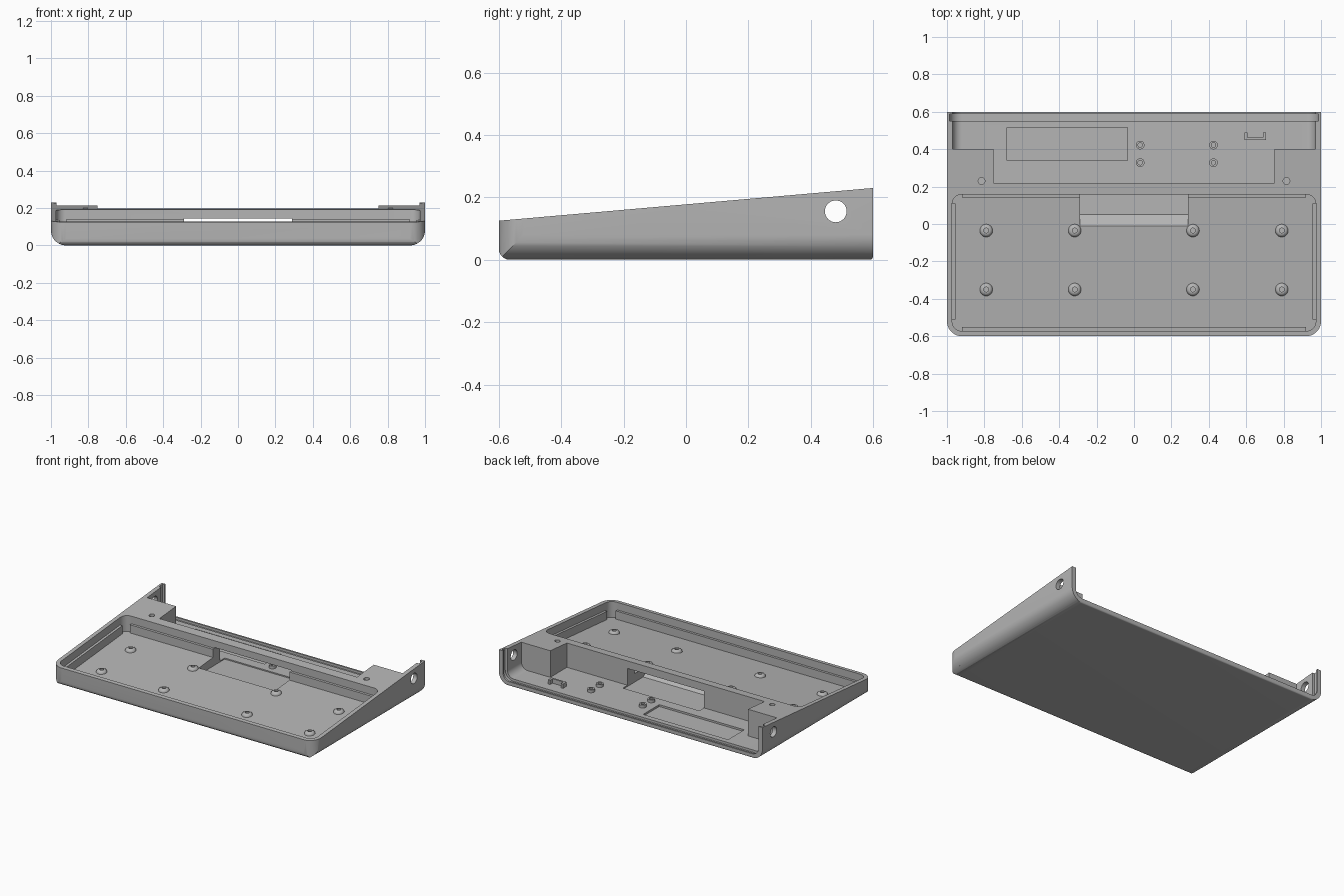
import bpy, bmesh, math
from mathutils import Vector, Matrix

cube = bpy.data.objects.get("Cube")
if cube:
    bpy.data.objects.remove(cube, do_unlink=True)

grey = bpy.data.materials.new("case grey")
grey.use_nodes = True
COLOUR = (0.46, 0.46, 0.46, 1)
grey.diffuse_color = COLOUR
grey.node_tree.nodes["Principled BSDF"].inputs["Base Color"].default_value = COLOUR

DEPTH = 0.108  # tray depth below the sloping top


def top(y):
    return 0.125 + 0.0875 * (y + 0.6)


def finish(name, bm):
    bmesh.ops.recalc_face_normals(bm, faces=bm.faces)
    mesh = bpy.data.meshes.new(name)
    bm.to_mesh(mesh)
    bm.free()
    mesh.materials.append(grey)
    ob = bpy.data.objects.new(name, mesh)
    bpy.context.collection.objects.link(ob)
    return ob


def rounded(corners, steps=10):
    """Outline from (a, b, radius) corners of a convex polygon."""
    pts = []
    for i, (a, b, r) in enumerate(corners):
        p = Vector((a, b))
        if not r:
            pts.append(p)
            continue
        u = (Vector(corners[i - 1][:2]) - p).normalized()
        v = (Vector(corners[(i + 1) % len(corners)][:2]) - p).normalized()
        half = u.angle(v) / 2
        centre = p + (u + v).normalized() * (r / math.sin(half))
        start = p + u * (r / math.tan(half)) - centre
        end = p + v * (r / math.tan(half)) - centre
        sweep = start.angle_signed(end)
        for k in range(steps + 1):
            pts.append(centre + Matrix.Rotation(-sweep * k / steps, 2) @ start)
    return pts


def rect(a0, a1, b0, b1, low=0.0, high=0.0):
    return rounded([(a0, b0, low), (a1, b0, low), (a1, b1, high), (a0, b1, high)])


def prism(name, outline, axis, lo, hi, sloped=False):
    """Extrude a 2D outline along an axis; sloped prisms follow the top face."""
    place = {"x": lambda a, b, d: (d, a, b),
             "y": lambda a, b, d: (a, d, b),
             "z": lambda a, b, d: (a, b, d + (top(b) if sloped else 0))}[axis]
    bm = bmesh.new()
    rings = [[bm.verts.new(place(a, b, d)) for a, b in outline] for d in (lo, hi)]
    n = len(outline)
    for ring in rings:
        bm.faces.new(ring)
    for i in range(n):
        j = (i + 1) % n
        bm.faces.new((rings[0][i], rings[0][j], rings[1][j], rings[1][i]))
    return finish(name, bm)


def circle(a, b, r, n=32):
    return [(a + r * math.cos(2 * math.pi * k / n), b + r * math.sin(2 * math.pi * k / n))
            for k in range(n)]


def boolean(target, tool, operation="DIFFERENCE"):
    mod = target.modifiers.new("cut", "BOOLEAN")
    mod.operation, mod.object, mod.solver = operation, tool, "EXACT"
    bpy.context.view_layer.objects.active = target
    bpy.ops.object.modifier_apply(modifier=mod.name)
    bpy.data.objects.remove(tool, do_unlink=True)


def lathe(name, profile, location, n=24):
    bm = bmesh.new()
    verts = [bm.verts.new((r, 0, z)) for r, z in profile]
    edges = [bm.edges.new(pair) for pair in zip(verts, verts[1:])]
    bmesh.ops.spin(bm, geom=verts + edges, cent=(0, 0, 0), axis=(0, 0, 1),
                   angle=2 * math.pi, steps=n)
    bmesh.ops.remove_doubles(bm, verts=bm.verts, dist=0.0001)
    bmesh.ops.translate(bm, verts=bm.verts, vec=location)
    return finish(name, bm)


# Wedge body: end section, side profile and plan intersected
case = prism("case", rect(-1, 1, 0, 0.5, low=0.08), "y", -0.6, 0.6)
side = rounded([(-0.6, 0, 0.035), (0.6, 0, 0.012), (0.6, top(0.6), 0), (-0.6, top(-0.6), 0)])
boolean(case, prism("side_form", side, "x", -1.2, 1.2), "INTERSECT")
boolean(case, prism("plan_form", rect(-1, 1, -0.6, 0.7, low=0.08), "z", -0.1, 0.6), "INTERSECT")

# Sloping tray
boolean(case, prism("tray_cut", rect(-0.972, 0.972, -0.572, 0.158, 0.05, 0.05), "z",
                    -DEPTH, 0.2, sloped=True))

# Rear bay, its narrower forward part and the panel groove
boolean(case, prism("bay_cut", rect(-0.97, 0.97, 0.03, 0.6, low=0.05), "y", 0.4, 0.7))
boolean(case, prism("bay_front_cut", rect(-0.75, 0.75, 0.22, 0.45), "z", 0.03, 0.6))
boolean(case, prism("groove_cut", rect(-0.986, 0.986, 0.014, 0.6, low=0.066), "y", 0.552, 0.588))

# Cable passage with a ramp down from the tray
passage = [(-0.035, 0.088), (0.05, 0.022), (0.27, 0.022), (0.27, 0.145), (-0.035, 0.145)]
boolean(case, prism("passage_cut", passage, "x", -0.29, 0.29))

# Shallow rectangular pocket in the bay floor
boolean(case, prism("pocket_cut", rect(-0.68, -0.035, 0.34, 0.515), "z", 0.017, 0.1))

# Side holes and screw holes
boolean(case, prism("side_hole_cut", circle(0.48, 0.155, 0.035), "x", -1.2, 1.2))
for s in (-1, 1):
    boolean(case, prism("screw_hole_cut", circle(s * 0.815, 0.23, 0.018), "z", 0.1, 0.4))

# Support ribs along the tray walls
def rib(name, x0, x1, y0, y1):
    prism(name, rect(x0, x1, y0, y1), "z", -DEPTH - 0.004, -0.052, sloped=True)

for s, word in ((-1, "right"), (1, "left")):
    rib(word + "_tray_rib", *sorted((s * 0.955, s * 0.975)), -0.51, 0.11)
    rib(word + "_rear_tray_rib", *sorted((s * 0.29, s * 0.92)), 0.143, 0.162)
rib("front_tray_rib", -0.92, 0.92, -0.575, -0.552)

# Domed tray bosses
dome = [(0.035, -0.006), (0.034, 0.004), (0.029, 0.012), (0.02, 0.017),
        (0.013, 0.017), (0.013, 0.003), (0, 0.003)]
for x in (-0.79, -0.317, 0.315, 0.79):
    for y in (-0.035, -0.35):
        lathe("tray_boss", dome, (x, y, top(y) - DEPTH))

# Board standoffs in the bay
post = [(0.023, -0.004), (0.023, 0.02), (0.012, 0.02), (0.012, 0.004), (0, 0.004)]
for x in (0.033, 0.425):
    for y in (0.328, 0.422):
        lathe("standoff", post, (x, y, 0.03))

# Small U-shaped holder
holder = [(0.592, 0.45), (0.706, 0.45), (0.706, 0.488), (0.69, 0.488), (0.69, 0.462),
          (0.608, 0.462), (0.608, 0.488), (0.592, 0.488)]
prism("holder", holder, "z", 0.027, 0.06)

# Smooth shading with sharp edges kept
for ob in bpy.context.scene.objects:
    ob.select_set(ob.type == "MESH")
bpy.context.view_layer.objects.active = case
bpy.ops.object.shade_smooth_by_angle(angle=math.radians(30))
